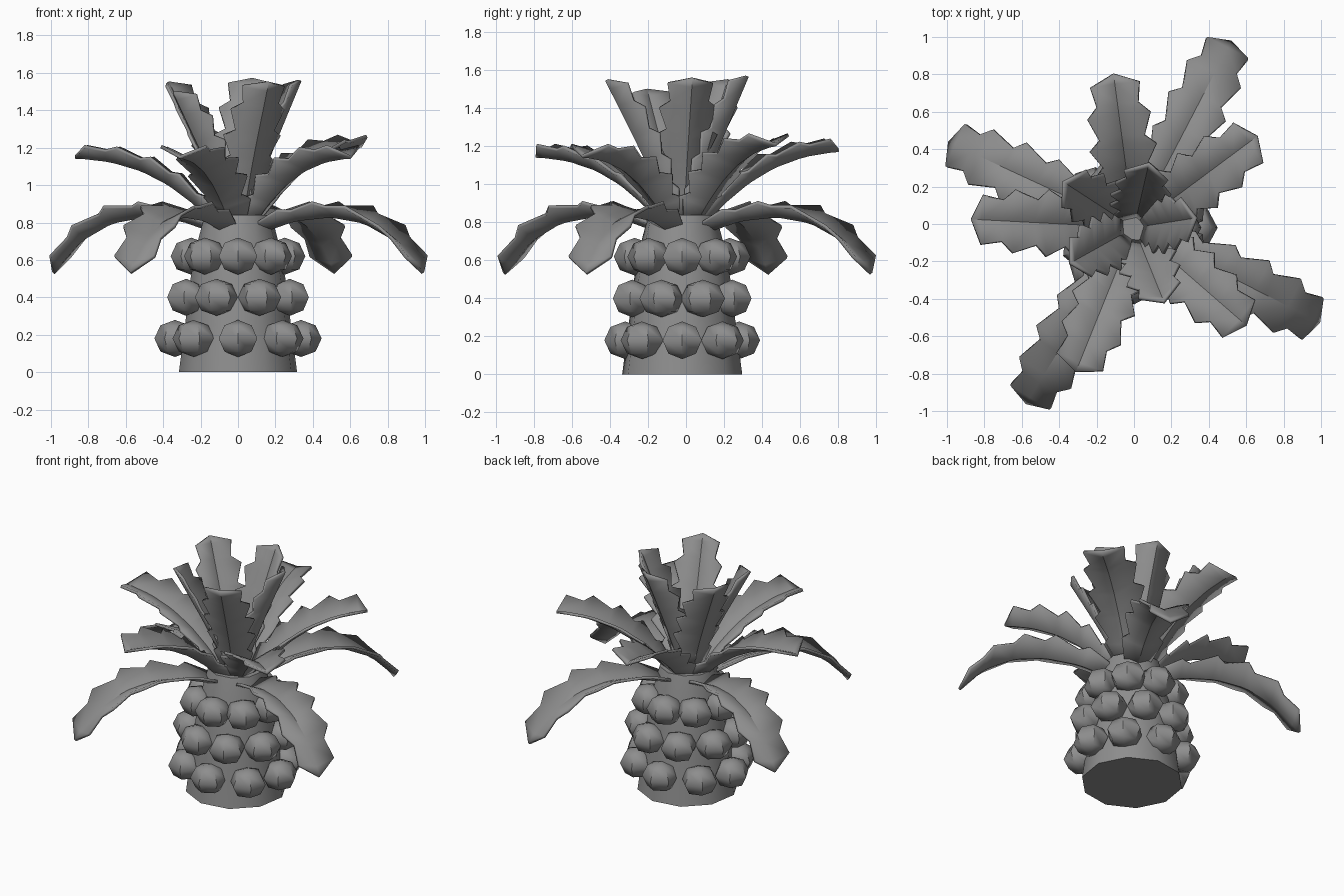
import bpy, bmesh, math
from mathutils import Vector, Matrix
from mathutils.geometry import interpolate_bezier

if "Cube" in bpy.data.objects:
    bpy.data.objects.remove(bpy.data.objects["Cube"])

CY = -0.02  # the trunk axis sits slightly forward of the origin

# Dark grey shared by all parts
grey = bpy.data.materials.new("dark_grey")
grey.diffuse_color = (0.27, 0.27, 0.27, 1)
grey.use_nodes = True
grey.node_tree.nodes["Principled BSDF"].inputs["Base Color"].default_value = grey.diffuse_color


def finish(name, bm, smooth):
    bmesh.ops.recalc_face_normals(bm, faces=bm.faces)
    mesh = bpy.data.meshes.new(name)
    bm.to_mesh(mesh)
    bm.free()
    mesh.materials.append(grey)
    ob = bpy.data.objects.new(name, mesh)
    bpy.context.collection.objects.link(ob)
    bpy.ops.object.select_all(action='DESELECT')
    ob.select_set(True)
    bpy.context.view_layer.objects.active = ob
    bpy.ops.object.shade_smooth_by_angle(angle=math.radians(smooth))
    return ob


# Trunk: ten-sided tapering stump
bm = bmesh.new()
SIDES = 10
rings = []
for r, z in [(0.32, 0), (0.287, 0.25), (0.257, 0.5), (0.218, 0.7), (0.18, 0.84)]:
    ring = []
    for i in range(SIDES):
        a = math.tau * (i + 0.25) / SIDES
        ring.append(bm.verts.new((r * math.cos(a), CY + r * math.sin(a), z)))
    rings.append(ring)
for a, b in zip(rings, rings[1:]):
    for i in range(SIDES):
        j = (i + 1) % SIDES
        bm.faces.new((a[i], a[j], b[j], b[i]))
bm.faces.new(rings[0])
bm.faces.new(rings[-1])
finish("trunk", bm, 40)

# Bark knobs: three staggered rows of eight, a corner pointing outwards
for row, (z, rx, ry, offset) in enumerate([(0.18, 0.337, 0.30, 0),
                                           (0.40, 0.30, 0.285, 22.5),
                                           (0.62, 0.25, 0.25, 0)]):
    bm = bmesh.new()
    for k in range(8):
        a = math.radians(offset + 45 * k)
        place = (Matrix.Translation((rx * math.cos(a), CY + ry * math.sin(a), z))
                 @ Matrix.Rotation(a, 4, 'Z') @ Matrix.Diagonal((1, 1.08, 0.9, 1))
                 @ Matrix.Rotation(math.radians(30), 4, 'Z'))
        bmesh.ops.create_uvsphere(bm, u_segments=6, v_segments=4,
                                  radius=0.11, matrix=place)
    finish(f"bark_knobs_{row + 1}", bm, 50)

# Leaf outline: (position along leaf, half width), saw teeth pointing to the tip
OUTLINE = [(0, 0.06), (0.2, 0.13), (0.25, 0.095), (0.39, 0.16), (0.44, 0.115),
           (0.57, 0.17), (0.62, 0.115), (0.76, 0.16), (0.82, 0.105), (0.94, 0.125)]


def along(path, t):
    """Point and upward normal at a fraction of the path length."""
    lengths = [(b - a).length for a, b in zip(path, path[1:])]
    d = t * sum(lengths)
    for a, b, l in zip(path, path[1:], lengths):
        if d <= l + 1e-6:
            u = (b - a).normalized()
            return a.lerp(b, d / l), Vector((min(-u.z, 0), 0, u.x))
        d -= l


def leaf(name, curve, width, angle, stretch, rise):
    pts = [Vector((r * stretch, 0, z)) for r, z in curve]
    pts[2].z += rise * 0.6
    pts[3].z += rise
    path = interpolate_bezier(*pts, 40)
    turn = Matrix.Translation((0, CY, 0)) @ Matrix.Rotation(math.radians(angle), 4, 'Z')
    bm = bmesh.new()
    rows = []
    for t, w in OUTLINE:
        p, n = along(path, t)
        w *= width
        rows.append([bm.verts.new(turn @ (p + n * abs(s) * w * 0.45 + Vector((0, s * w, 0))))
                     for s in (-1, 0, 1)])
    tip = bm.verts.new(turn @ path[-1])
    for a, b in zip(rows, rows[1:]):
        for i in (0, 1):
            bm.faces.new((a[i], a[i + 1], b[i + 1], b[i]))
    for i in (0, 1):
        bm.faces.new((rows[-1][i], rows[-1][i + 1], tip))
    bmesh.ops.recalc_face_normals(bm, faces=bm.faces)
    ob = finish(name, bm, 35)
    solid = ob.modifiers.new("thickness", 'SOLIDIFY')
    solid.thickness = 0.018
    solid.offset = 0


# Three tiers of leaves: midrib curve, width, then angle, stretch and tip rise of each leaf
TIERS = {
    "drooping_leaf": ([(0.1, 0.74), (0.45, 0.88), (0.85, 0.90), (1.11, 0.53)], 1.0,
                      [(155.2, 0.98, 0), (62.5, 1.01, 0), (-27, 1.0, 0), (-121.5, 0.99, 0)]),
    "spreading_leaf": ([(0.08, 0.76), (0.3, 1.0), (0.5, 1.14), (0.84, 1.15)], 1.05,
                       [(177, 1.04, 0), (97.6, 0.99, 0.03), (36.6, 0.98, 0.06),
                        (-41, 0.95, 0), (-112, 0.99, 0)]),
    "upright_leaf": ([(0.06, 0.80), (0.12, 1.02), (0.24, 1.25), (0.39, 1.56)], 0.95,
                     [(9, 0.86, 0), (77, 0.9, 0.01), (147, 1.15, -0.01),
                      (209, 1.0, -0.06), (-68, 1.1, -0.01)]),
}
for name, (curve, width, leaves) in TIERS.items():
    for k, (angle, stretch, rise) in enumerate(leaves):
        leaf(f"{name}_{k + 1}", curve, width, angle, stretch, rise)
